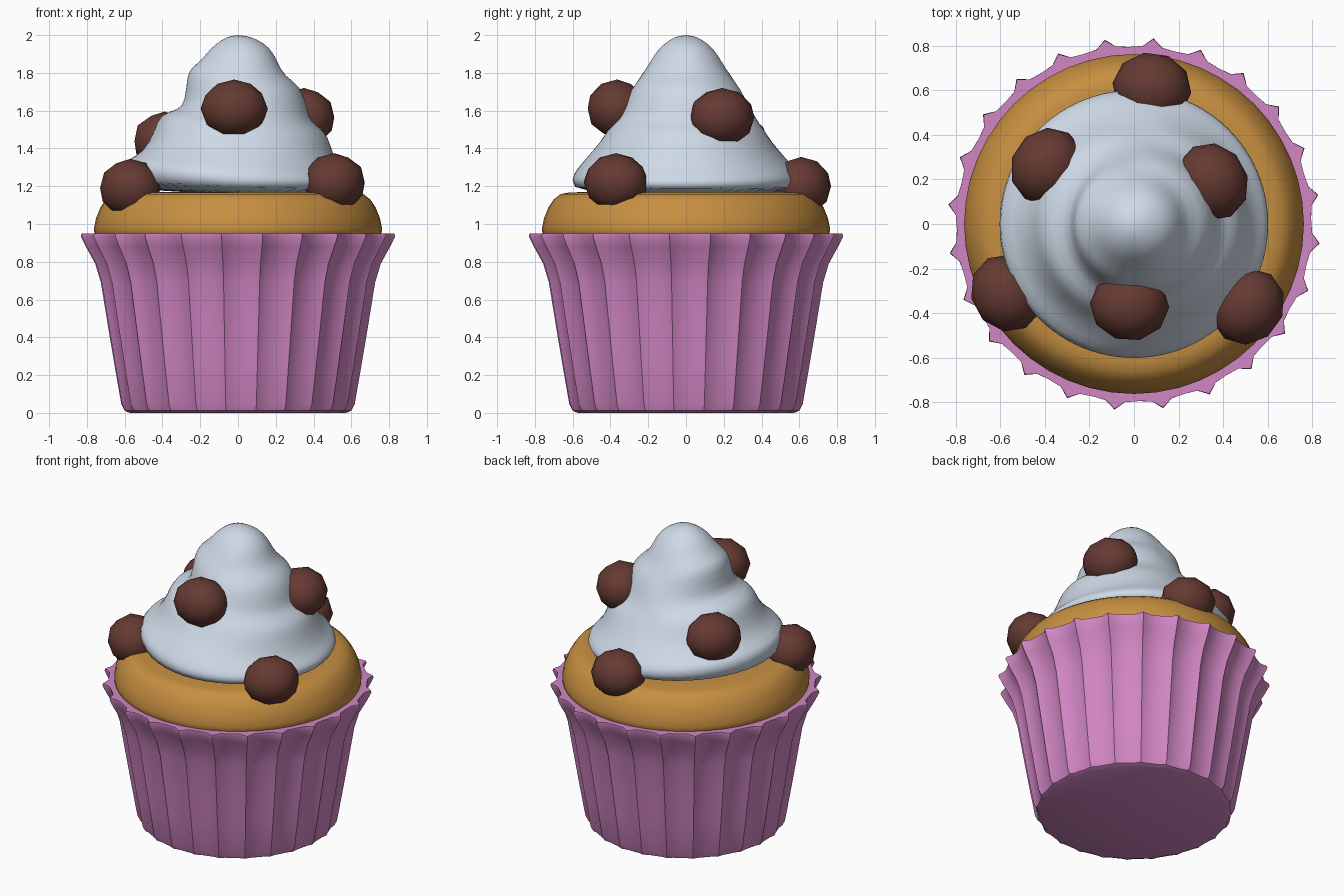
import bpy, bmesh, math
from mathutils import Matrix, Vector

if "Cube" in bpy.data.objects:
    bpy.data.objects.remove(bpy.data.objects["Cube"])


def material(name, rgb):
    m = bpy.data.materials.new(name)
    m.diffuse_color = (*rgb, 1)
    m.use_nodes = True
    m.node_tree.nodes["Principled BSDF"].inputs["Base Color"].default_value = m.diffuse_color
    return m


PINK = material("pink paper", (0.64, 0.24, 0.55))
CAKE = material("golden cake", (0.57, 0.275, 0.052))
CREAM = material("pale cream", (0.62, 0.70, 0.80))
CHOC = material("chocolate", (0.13, 0.042, 0.032))


def finish(bm, name, mat, angle=None):
    bmesh.ops.recalc_face_normals(bm, faces=bm.faces)
    me = bpy.data.meshes.new(name)
    bm.to_mesh(me)
    bm.free()
    me.materials.append(mat)
    ob = bpy.data.objects.new(name, me)
    bpy.context.collection.objects.link(ob)
    bpy.ops.object.select_all(action='DESELECT')
    ob.select_set(True)
    bpy.context.view_layer.objects.active = ob
    if angle:
        bpy.ops.object.shade_smooth_by_angle(angle=math.radians(angle))
    else:
        bpy.ops.object.shade_smooth()
    return ob


def skin(rings, name, mat, angle=None, cap_start=True, cap_end=True):
    """Join a stack of equal-length closed rings of points."""
    bm = bmesh.new()
    vs = [[bm.verts.new(p) for p in ring] for ring in rings]
    n = len(vs[0])
    for a, b in zip(vs, vs[1:]):
        for i in range(n):
            j = (i + 1) % n
            bm.faces.new((a[i], a[j], b[j], b[i]))
    if cap_start:
        bm.faces.new(vs[0])
    if cap_end:
        bm.faces.new(vs[-1])
    return finish(bm, name, mat, angle)


def polar(r, a, z):
    return (r * math.cos(a), r * math.sin(a), z)


# Pleated paper cup: valley radius, pleat height, z
cup = [(0.565, 0.01, 0.0), (0.592, 0.012, 0.012), (0.603, 0.018, 0.045),
       (0.635, 0.022, 0.25), (0.668, 0.026, 0.47), (0.70, 0.03, 0.69),
       (0.725, 0.035, 0.79), (0.77, 0.04, 0.88), (0.795, 0.042, 0.935),
       (0.795, 0.038, 0.95), (0.75, 0.0, 0.95), (0.73, 0.0, 0.90)]
PLEATS = 24
shape = [(0, 1.0), (3.2, 0.12), (7.5, 0.0), (11.8, 0.12)]
rings = []
for r, h, z in cup:
    rings.append([polar(r + h * k, math.radians(9 + 15 * p + d), z)
                  for p in range(PLEATS) for d, k in shape])
skin(rings, "paper_cup", PINK, 40)

# Cake dome
dome = [(0.72, 0.91), (0.76, 0.94), (0.762, 0.98), (0.752, 1.03), (0.73, 1.085),
        (0.70, 1.13), (0.665, 1.158), (0.62, 1.167), (0.5, 1.17)]
skin([[polar(r, math.tau * i / 48, z) for i in range(48)] for r, z in dome],
     "cake_top", CAKE, 60)

# Swirled cream: each row holds (r, z) on the left, front/back and right
swirl = [(.605, 1.15, .605, 1.15, .605, 1.15), (.606, 1.30, .606, 1.24, .606, 1.22),
         (.597, 1.34, .585, 1.28, .592, 1.25), (.50, 1.375, .52, 1.36, .53, 1.30),
         (.44, 1.50, .455, 1.43, .485, 1.43), (.415, 1.585, .41, 1.50, .465, 1.49),
         (.31, 1.605, .37, 1.56, .385, 1.54), (.28, 1.65, .325, 1.64, .37, 1.60),
         (.27, 1.785, .28, 1.72, .335, 1.735), (.25, 1.825, .245, 1.77, .245, 1.78),
         (.19, 1.87, .20, 1.84, .21, 1.86), (.15, 1.925, .15, 1.92, .17, 1.935),
         (.09, 1.975, .09, 1.975, .10, 1.98), (.03, 2.0, .03, 2.0, .03, 2.0)]
rings = []
for lr, lz, mr, mz, rr, rz in swirl:
    ring = []
    for i in range(48):
        a = math.tau * i / 48
        w = math.cos(a)
        sr, sz = (rr, rz) if w > 0 else (lr, lz)
        w = abs(w)
        ring.append(polar(mr + (sr - mr) * w, a, mz + (sz - mz) * w))
    rings.append(ring)
cream = skin(rings, "cream_swirl", CREAM)
sub = cream.modifiers.new("soften", 'SUBSURF')
sub.levels = sub.render_levels = 1

# Chocolate drops, slightly wide along the swirl
drops = [(-0.02, -0.365, 1.61), (-0.57, -0.31, 1.19), (0.51, -0.37, 1.22),
         (0.35, 0.19, 1.565), (-0.39, 0.26, 1.44), (0.08, 0.61, 1.20)]
for n, c in enumerate(drops):
    bm = bmesh.new()
    bmesh.ops.create_icosphere(bm, subdivisions=2, radius=1)
    turn = Matrix.Rotation(math.atan2(c[1], c[0]), 4, 'Z')
    bmesh.ops.transform(bm, verts=bm.verts, matrix=Matrix.Translation(Vector(c))
                        @ turn @ Matrix.Diagonal((0.16, 0.178, 0.155, 1)))
    finish(bm, f"chocolate_drop_{n + 1}", CHOC)
